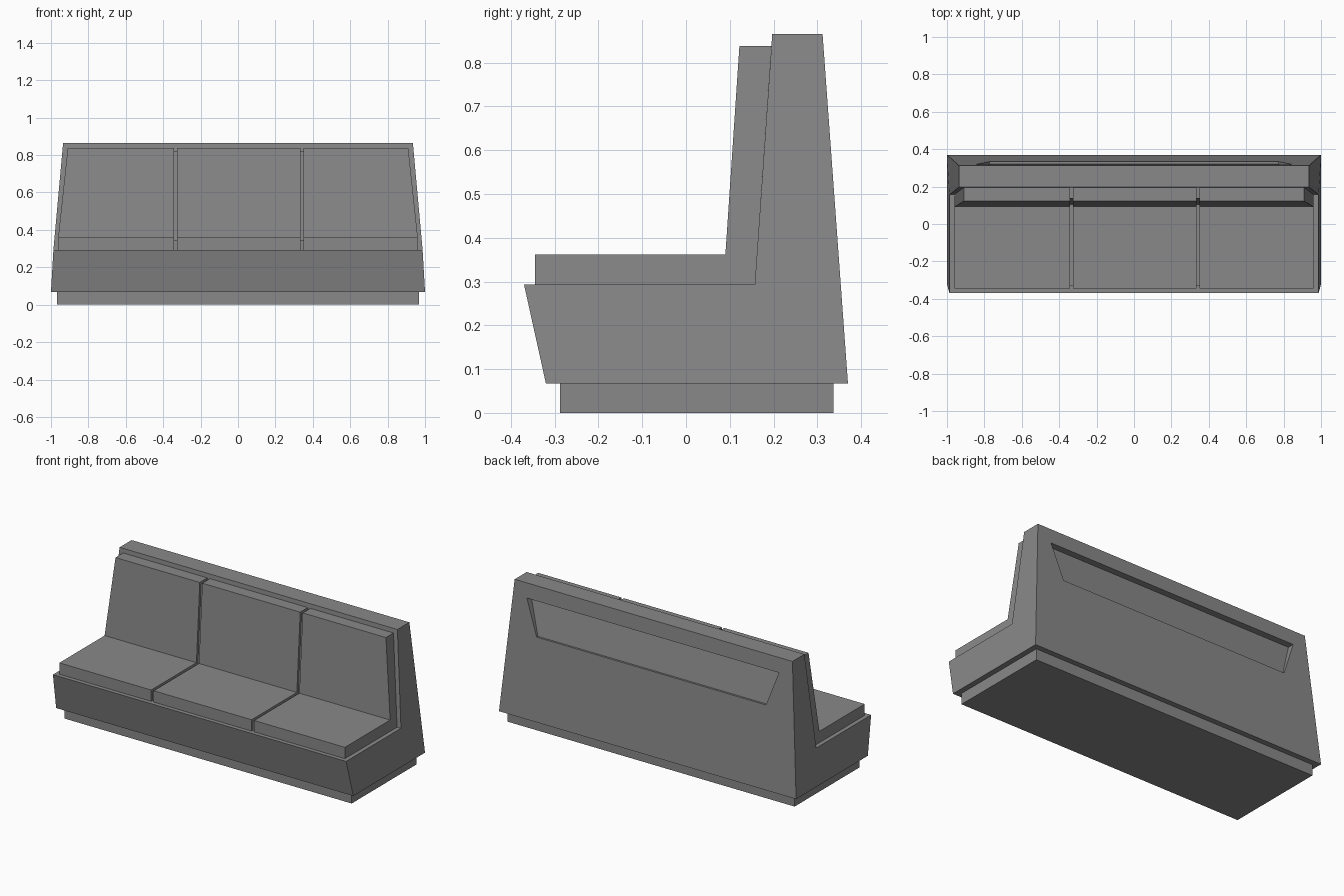
import bpy, bmesh

if "Cube" in bpy.data.objects:
    bpy.data.objects.remove(bpy.data.objects["Cube"])

# Dark upholstery colour shared by every part
dark = bpy.data.materials.new("dark_grey")
dark.diffuse_color = (0.25, 0.25, 0.25, 1)
dark.use_nodes = True
dark.node_tree.nodes["Principled BSDF"].inputs["Base Color"].default_value = dark.diffuse_color

def body_half(z):
    return 0.987 if abs(z - 0.293) < 0.001 else 1.0 - (z - 0.067) * 0.0815

def cushion_half(z):
    return 0.961 - max(0, z - 0.362) * 0.107

def prism(name, profile, left, right, skip=None):
    """Extrude a (y, z) side profile between two x limits that vary with z."""
    bm = bmesh.new()
    a = [bm.verts.new((left(z), y, z)) for y, z in profile]
    b = [bm.verts.new((right(z), y, z)) for y, z in profile]
    bm.faces.new(a)
    bm.faces.new(b[::-1])
    n = len(profile)
    for i in range(n):
        if i != skip:
            j = (i + 1) % n
            bm.faces.new((a[i], b[i], b[j], a[j]))
    return finish(name, bm) if skip is None else (bm, a, b)

def finish(name, bm):
    bmesh.ops.recalc_face_normals(bm, faces=bm.faces)
    mesh = bpy.data.meshes.new(name)
    bm.to_mesh(mesh)
    bm.free()
    mesh.materials.append(dark)
    obj = bpy.data.objects.new(name, mesh)
    bpy.context.collection.objects.link(obj)
    return obj

# Plinth
prism("plinth", [(-0.288, 0), (0.337, 0), (0.337, 0.067), (-0.288, 0.067)],
      lambda z: -0.967, lambda z: 0.967)

# Bench body, back face left open for the recess
profile = [(-0.32, 0.067), (0.37, 0.067), (0.312, 0.865),
           (0.197, 0.865), (0.157, 0.293), (-0.37, 0.293)]
bm, a, b = prism("bench_body", profile, lambda z: -body_half(z), body_half, skip=1)

# Trapezoid recess in the sloping back
def back_y(z):
    return 0.37 - (z - 0.067) * 0.0727

def recess_ring(top_depth, bottom_depth):
    pts = [(-0.772, 0.565, bottom_depth), (0.772, 0.565, bottom_depth),
           (0.848, 0.776, top_depth), (-0.848, 0.776, top_depth)]
    return [bm.verts.new((x, back_y(z) - d, z)) for x, z, d in pts]

rings = [[a[1], b[1], b[2], a[2]], recess_ring(0, 0), recess_ring(0.04, 0.012)]
for outer, inner in zip(rings, rings[1:]):
    for i in range(4):
        j = (i + 1) % 4
        bm.faces.new((outer[i], outer[j], inner[j], inner[i]))
bm.faces.new(rings[-1])
finish("bench_body", bm)

# Three L-shaped cushions
cushion = [(-0.345, 0.293), (-0.345, 0.362), (0.09, 0.362),
           (0.122, 0.838), (0.195, 0.838), (0.157, 0.293)]
prism("cushion_left", cushion, lambda z: -cushion_half(z), lambda z: -0.343)
prism("cushion_middle", cushion, lambda z: -0.326, lambda z: 0.333)
prism("cushion_right", cushion, lambda z: 0.350, cushion_half)

# Groove floors between the cushions
groove = [(-0.33, 0.293), (-0.33, 0.347), (0.104, 0.347),
          (0.136, 0.823), (0.194, 0.823), (0.157, 0.293)]
for side, x0, x1 in (("left", -0.343, -0.326), ("right", 0.333, 0.350)):
    prism("groove_" + side, groove, lambda z: x0, lambda z: x1)
